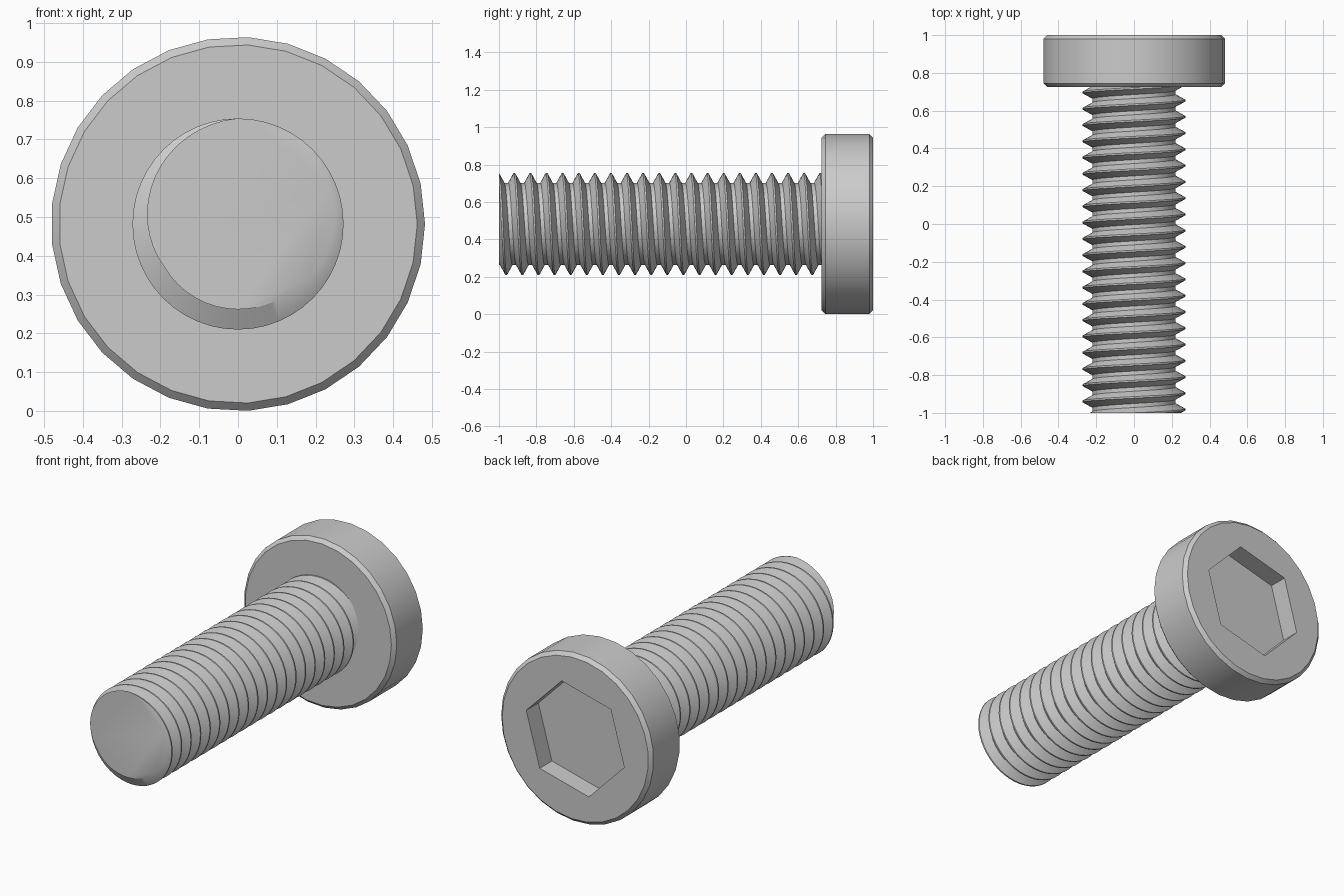
import bpy, bmesh, math

if "Cube" in bpy.data.objects:
    bpy.data.objects.remove(bpy.data.objects["Cube"])

CENTRE_Z = 0.482
steel = bpy.data.materials.new("steel_grey")
steel.diffuse_color = (0.6, 0.6, 0.6, 1)
steel.use_nodes = True
steel.node_tree.nodes["Principled BSDF"].inputs["Base Color"].default_value = steel.diffuse_color


def finish(bm, name):
    bmesh.ops.recalc_face_normals(bm, faces=bm.faces[:])
    mesh = bpy.data.meshes.new(name)
    bm.to_mesh(mesh)
    bm.free()
    mesh.materials.append(steel)
    obj = bpy.data.objects.new(name, mesh)
    bpy.context.collection.objects.link(obj)
    bpy.ops.object.select_all(action='DESELECT')
    obj.select_set(True)
    bpy.context.view_layer.objects.active = obj
    bpy.ops.object.shade_smooth_by_angle(angle=math.radians(30))


def ring(bm, sides, radius, y, start=0.0):
    angles = [start + 2 * math.pi * i / sides for i in range(sides)]
    return [bm.verts.new((radius * math.cos(a), y, CENTRE_Z + radius * math.sin(a)))
            for a in angles]


def bridge(bm, a, b):
    for i in range(len(a)):
        j = (i + 1) % len(a)
        bm.faces.new((a[i], a[j], b[j], b[i]))


def loop_edges(bm, verts):
    return [bm.edges.get((verts[i - 1], verts[i])) for i in range(len(verts))]


# Head: chamfered disc with a hexagonal socket in its back face
bm = bmesh.new()
profile = [(0.725, 0.462), (0.745, 0.482), (0.98, 0.482), (1.0, 0.462)]
rings = [ring(bm, 29, r, y) for y, r in profile]
for a, b in zip(rings, rings[1:]):
    bridge(bm, a, b)
bm.faces.new(rings[0])
hex_start = math.radians(14.5)
rim = ring(bm, 6, 0.32, 1.0, hex_start)
floor = ring(bm, 6, 0.32, 0.89, hex_start)
bridge(bm, rim, floor)
bm.faces.new(floor)
bmesh.ops.triangle_fill(bm, use_beauty=True,
                        edges=loop_edges(bm, rings[-1]) + loop_edges(bm, rim),
                        normal=(0, 1, 0))
finish(bm, "head")

# Threaded shaft: right-handed helical sweep, trimmed flat at both ends
PITCH, SEG, TURNS = 0.0861, 48, 26
CREST, ROOT = 0.272, 0.22
section = [(-0.05, CREST), (0.05, CREST), (0.38, ROOT), (0.62, ROOT)]
bm = bmesh.new()
grid = []
for i in range(SEG * TURNS + 1):
    a = 2 * math.pi * i / SEG
    y0 = -1.004 + PITCH * (i / SEG - 3)
    grid.append([bm.verts.new((r * math.sin(a), y0 + PITCH * f, CENTRE_Z + r * math.cos(a)))
                 for f, r in section])
for i in range(SEG * TURNS):
    for k in range(3):
        bm.faces.new((grid[i][k], grid[i][k + 1], grid[i + 1][k + 1], grid[i + 1][k]))
    if i + SEG < SEG * TURNS:
        bm.faces.new((grid[i][3], grid[i + SEG][0], grid[i + SEG + 1][0], grid[i + 1][3]))
for y, side in ((-1.0, -1), (0.74, 1)):
    cut = bmesh.ops.bisect_plane(bm, geom=bm.verts[:] + bm.edges[:] + bm.faces[:], dist=1e-6,
                                 plane_co=(0, y, 0), plane_no=(0, side, 0), clear_outer=True)
    edges = [e for e in cut['geom_cut'] if isinstance(e, bmesh.types.BMEdge)]
    bmesh.ops.edgeloop_fill(bm, edges=edges)
finish(bm, "threaded_shaft")
